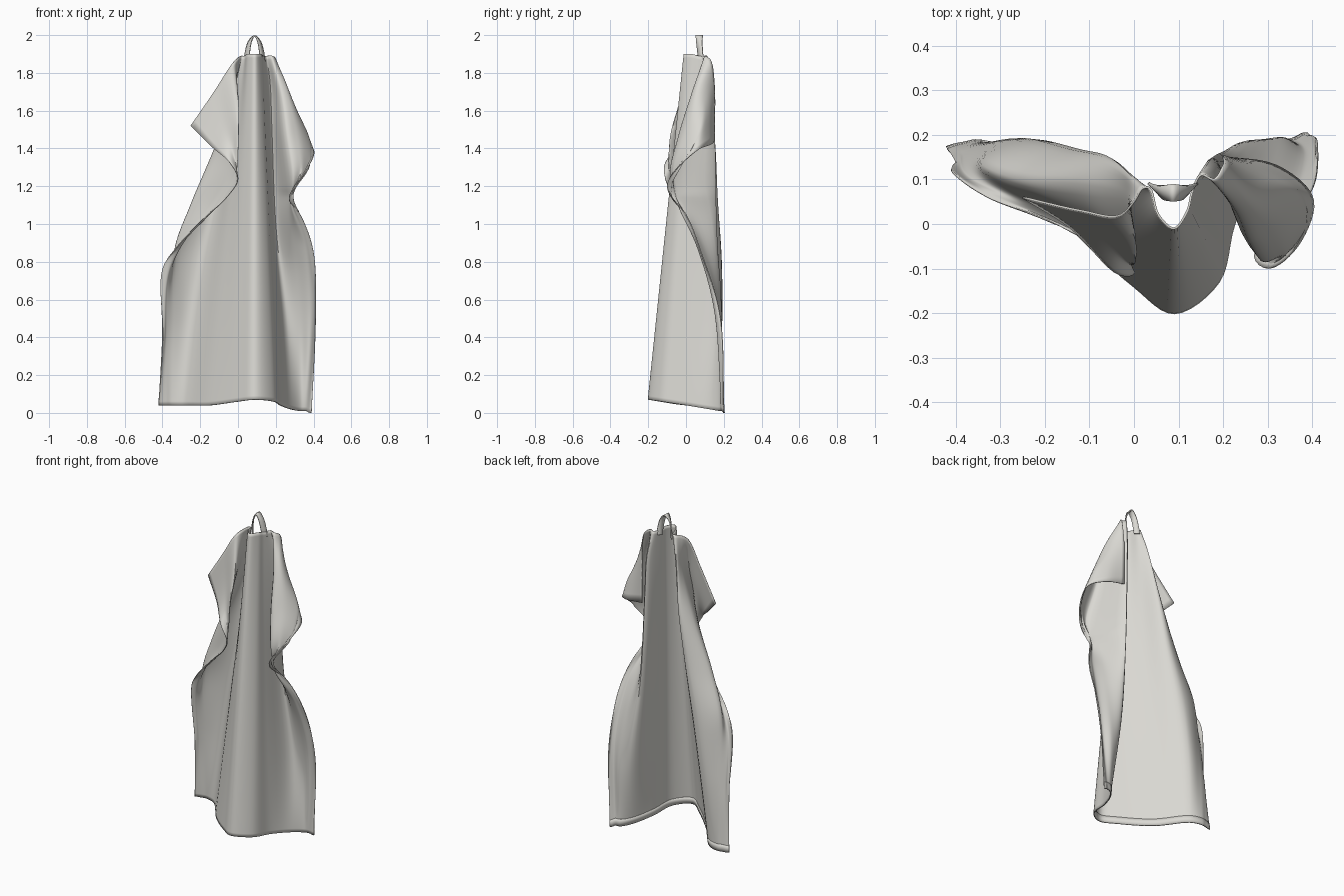
import bpy
import bmesh
from mathutils import Vector

default_cube = bpy.data.objects.get("Cube")
if default_cube:
    bpy.data.objects.remove(default_cube, do_unlink=True)

ROWS = 90      # samples down the cloth
SPAN = 6       # samples between neighbouring guide paths


def make_material(name, colour):
    material = bpy.data.materials.new(name)
    material.use_nodes = True
    material.diffuse_color = colour
    material.node_tree.nodes["Principled BSDF"].inputs["Base Color"].default_value = colour
    return material


def spline(points, steps):
    """Centripetal Catmull-Rom curve through the points."""
    first = points[0] * 2 - points[1]
    last = points[-1] * 2 - points[-2]
    ring = [first] + list(points) + [last]
    result = []
    for i in range(len(points) - 1):
        a, b, c, d = ring[i:i + 4]
        ta = 0.0
        tb = ta + max((b - a).length, 1e-5) ** 0.5
        tc = tb + max((c - b).length, 1e-5) ** 0.5
        td = tc + max((d - c).length, 1e-5) ** 0.5
        for k in range(steps):
            t = tb + (tc - tb) * k / steps
            ab = a.lerp(b, (t - ta) / (tb - ta))
            bc = b.lerp(c, (t - tb) / (tc - tb))
            cd = c.lerp(d, (t - tc) / (td - tc))
            abc = ab.lerp(bc, (t - ta) / (tc - ta))
            bcd = bc.lerp(cd, (t - tb) / (td - tb))
            result.append(abc.lerp(bcd, (t - tb) / (tc - tb)))
    result.append(points[-1].copy())
    return result


def even_spacing(points, count):
    """Resample a polyline at equal distances along its length."""
    lengths = [0.0]
    for a, b in zip(points, points[1:]):
        lengths.append(lengths[-1] + (b - a).length)
    result, j = [], 0
    for i in range(count):
        target = lengths[-1] * i / (count - 1)
        while j < len(points) - 2 and lengths[j + 1] < target:
            j += 1
        step = max(lengths[j + 1] - lengths[j], 1e-6)
        result.append(points[j].lerp(points[j + 1], (target - lengths[j]) / step))
    return result


def guide(*points):
    """A path down the cloth from top edge to hem, given in hundredths."""
    return even_spacing(spline([Vector(p) / 100 for p in points], 16), ROWS)


def sheet(name, grid, thickness, material, offset=0.0):
    """Turn a grid of points into a thin smooth cloth object."""
    bm = bmesh.new()
    verts = [[bm.verts.new(p) for p in row] for row in grid]
    for upper, lower in zip(verts, verts[1:]):
        for i in range(len(upper) - 1):
            bm.faces.new((upper[i], lower[i], lower[i + 1], upper[i + 1]))
    mesh = bpy.data.meshes.new(name)
    bm.to_mesh(mesh)
    bm.free()
    obj = bpy.data.objects.new(name, mesh)
    bpy.context.collection.objects.link(obj)
    mesh.materials.append(material)
    solid = obj.modifiers.new("thickness", "SOLIDIFY")
    solid.thickness = thickness
    solid.offset = offset
    bpy.ops.object.select_all(action="DESELECT")
    obj.select_set(True)
    bpy.context.view_layer.objects.active = obj
    bpy.ops.object.shade_smooth_by_angle(angle=1.0)


cloth = make_material("warm light grey cloth", (0.70, 0.69, 0.65, 1.0))

# Side edge, flap, outer fold and rear ridge on the -x side
right_side = [
    guide((-25, 6, 152), (-14, -1, 141), (-4, -11, 132), (0, -11, 124), (-6, -6, 114),
          (-20, 1, 101), (-33, 6, 87), (-40, 11, 76), (-40, 14, 40), (-42, 17, 4)),
    guide((-12, 3, 171), (-8, -1, 155), (-3, -7, 139), (-1, -9, 126), (-12, -2, 109),
          (-36, 9, 80), (-39, 15, 40), (-40.5, 17.5, 4)),
    guide((-3, 2, 185), (0, -3, 165), (0, -8, 145), (-3, -6, 127), (-14, 1, 110),
          (-26, 6, 95), (-36, 11, 75), (-38, 16, 40), (-38, 18, 4)),
    guide((0, 5, 188), (-2, 7, 170), (-12, 9, 141), (-25, 10, 110), (-33.5, 13, 86),
          (-34, 17, 50), (-35, 18.5, 4)),
    guide((2, 8, 189), (-1, 11, 175), (-6, 15, 145), (-12, 16.5, 115), (-20, 18.5, 80),
          (-25, 18.5, 45), (-28, 16, 4)),
]

# Front pleat, from valley to valley
pleat = [
    guide((3.5, 8, 189), (-15, 0, 4)),
    guide((5.5, 2, 190), (0, -14, 6)),
    guide((9, -1, 190), (9, -20, 7)),
    guide((12, 3, 190), (19, -13, 6)),
    guide((13, 7, 189), (16, 4, 120), (22.5, 0, 4)),
]

# Rear fold, rolled flap and side edge on the +x side
left_side = [
    guide((15, 11, 189), (17, 14, 175), (18, 15, 150), (20, 16, 100), (25, 18, 50),
          (28, 12, 2)),
    guide((18, 10, 189), (23, 3, 168), (26, -4, 145), (29, -8, 123), (27, 2, 105),
          (31, 13, 75), (33, 19, 40), (33, 18, 1)),
    guide((20, 13, 187), (25, 6, 174), (31, -1, 150), (33, -7, 128), (28, -5, 113),
          (35, 6, 88), (38, 15, 55), (36, 19, 1)),
    guide((20, 15, 174), (27, 11, 165), (37, 6, 147), (38, -2, 132), (30, -9, 119),
          (29, -4, 111), (36, 4, 94), (40, 13, 68), (40, 18, 40), (38, 20, 0)),
    guide((20, 15, 144), (32, 13, 142), (40, 6, 139), (36, -6, 128), (30, -10, 120),
          (27, -7, 113), (33, 0, 105), (40, 8, 85), (41, 18, 52), (39, 20, 0)),
]

# Loft the hanging towel across all guide paths
columns = right_side + pleat + left_side
grid = [spline([column[r] for column in columns], SPAN) for r in range(ROWS)]
sheet("towel_cloth", grid, 0.005, cloth)

# Turned-over hem along the bottom, on the rear only
sheet("bottom_hem", grid[-3:], 0.005, cloth, offset=-1.0)

# Hanging loop: a strap bent into an arch, its legs twisted outwards
arch = spline([Vector(p) / 100 for p in (
    (4.5, 8, 186), (5, 7.5, 191), (6.5, 7, 197), (8.8, 7, 199.6), (11, 7, 197),
    (12.5, 7.5, 191), (13, 8, 186))], 8)
strap = []
for p in arch:
    lean = (p.x - 0.088) * 0.3
    half_width = Vector((lean, 0.02 - abs(lean) * 0.6, 0))
    strap.append([p - half_width, p, p + half_width])
sheet("hanging_loop", strap, 0.007, cloth)
